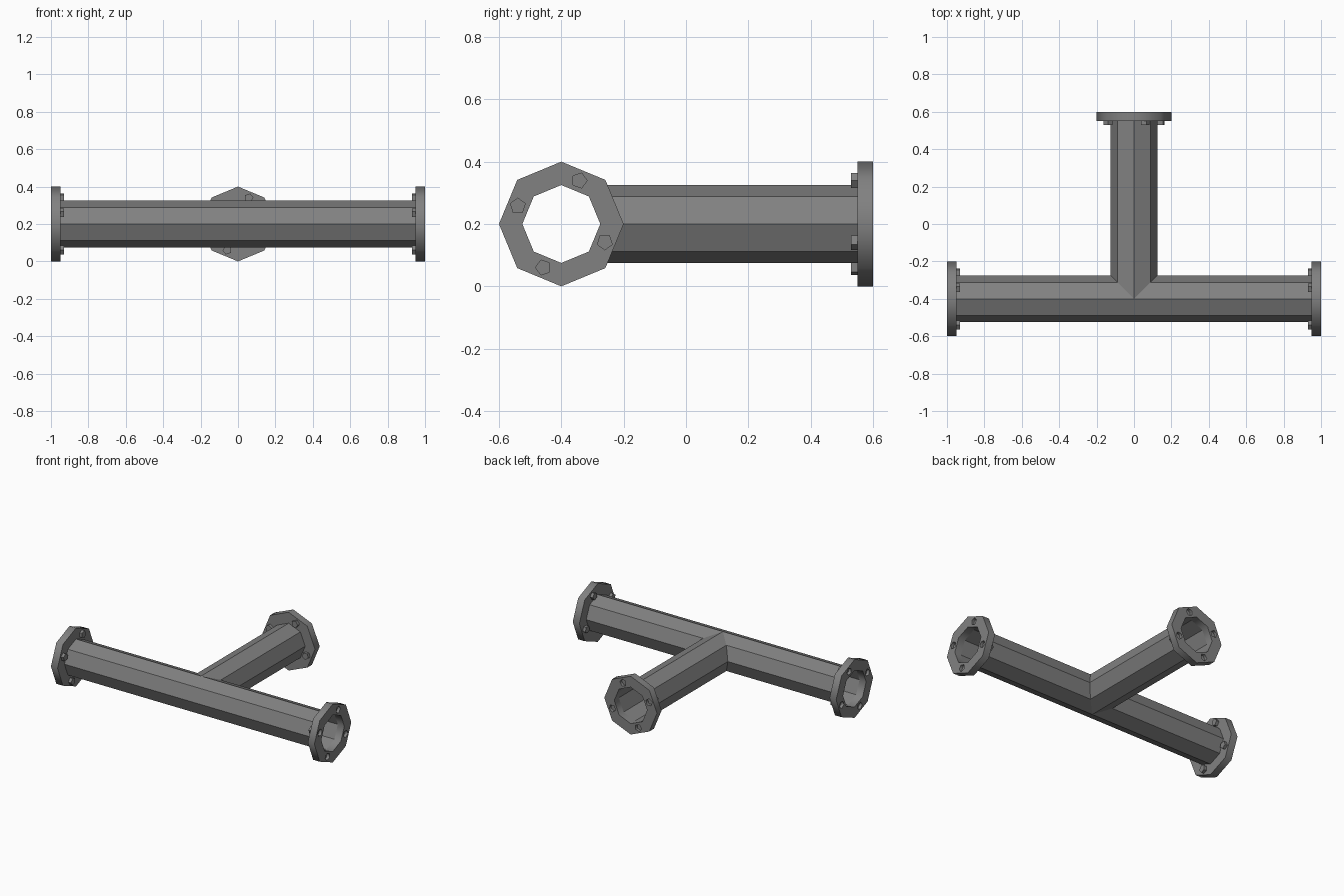
import bpy, bmesh
from math import sin, cos, radians
from mathutils import Matrix

cube = bpy.data.objects.get("Cube")
if cube:
    bpy.data.objects.remove(cube, do_unlink=True)

PIPE_R, FLANGE_R, BOLT_R, BOLT_RING = 0.125, 0.2, 0.025, 0.151
LENGTH, THICK = 1.0, 0.05

steel = bpy.data.materials.new("grey_steel")
steel.use_nodes = True
colour = (0.22, 0.22, 0.22, 1)
steel.diffuse_color = colour
steel.node_tree.nodes["Principled BSDF"].inputs["Base Color"].default_value = colour

# Each arm is modelled along +x, then placed by mirroring or swapping axes
place = Matrix.Translation((0, -0.4, 0.2))
mirror = Matrix.Diagonal((-1, 1, 1, 1))
swap = Matrix(((0, 1, 0, 0), (1, 0, 0, 0), (0, 0, 1, 0), (0, 0, 0, 1)))
arms = {"left": place, "right": place @ mirror, "back": place @ swap}
# Turns a flat profile (x, y) into a cross-section standing across the arm
across = Matrix(((0, 0, 1, 0), (1, 0, 0, 0), (0, 1, 0, 0), (0, 0, 0, 1)))


def ring(radius, count, start=0, centre=(0, 0)):
    angles = [radians(start + 360 * i / count) for i in range(count)]
    return [(centre[0] + radius * cos(a), centre[1] + radius * sin(a)) for a in angles]


def finish(name, bm):
    bmesh.ops.remove_doubles(bm, verts=bm.verts, dist=0.0001)
    bmesh.ops.dissolve_limit(bm, angle_limit=0.01, verts=bm.verts, edges=bm.edges)
    bmesh.ops.recalc_face_normals(bm, faces=bm.faces)
    mesh = bpy.data.meshes.new(name)
    bm.to_mesh(mesh)
    bm.free()
    mesh.materials.clear()
    mesh.materials.append(steel)
    bpy.context.collection.objects.link(bpy.data.objects.new(name, mesh))


# Thin-walled tee pipe with mitred junction
bm = bmesh.new()
for side, matrix in arms.items():
    section = ring(PIPE_R, 8)
    inner, outer = [], []
    for u, z in section:
        start = abs(u) if side == "back" else max(0, u)
        inner.append(bm.verts.new(matrix @ Matrix.Translation((start, u, z)).translation))
        outer.append(bm.verts.new(matrix @ Matrix.Translation((LENGTH - THICK, u, z)).translation))
    for i in range(8):
        j = (i + 1) % 8
        bm.faces.new((inner[i], inner[j], outer[j], outer[i]))
finish("tee_pipe", bm)

# Flange plate profile: octagon with a bore and four bolt holes
bolt_angles = [67.5 + 90 * i for i in range(4)]
bolt_centres = [ring(BOLT_RING, 1, a)[0] for a in bolt_angles]
loops = [ring(FLANGE_R, 8), ring(PIPE_R, 8)]
loops += [ring(BOLT_R, 5, a - 67.5, c) for a, c in zip(bolt_angles, bolt_centres)]
curve = bpy.data.curves.new("flange_profile", "CURVE")
curve.dimensions = "2D"
curve.fill_mode = "BOTH"
curve.extrude = THICK / 2
for loop in loops:
    spline = curve.splines.new("POLY")
    spline.points.add(len(loop) - 1)
    spline.use_cyclic_u = True
    for point, (x, y) in zip(spline.points, loop):
        point.co = (x, y, 0, 1)
helper = bpy.data.objects.new("flange_profile", curve)
bpy.context.collection.objects.link(helper)
graph = bpy.context.evaluated_depsgraph_get()
plate = bpy.data.meshes.new_from_object(helper.evaluated_get(graph))
bpy.data.objects.remove(helper, do_unlink=True)

for side, matrix in arms.items():
    # Flange plate
    bm = bmesh.new()
    bm.from_mesh(plate)
    shift = Matrix.Translation((LENGTH - THICK / 2, 0, 0))
    bm.transform(matrix @ shift @ across)
    bmesh.ops.remove_doubles(bm, verts=bm.verts, dist=0.0001)
    bmesh.ops.recalc_face_normals(bm, faces=bm.faces)
    finish(side + "_flange", bm)

    # Five-sided bolts, proud on the inner face and sunk in the outer face
    bm = bmesh.new()
    for angle, centre in zip(bolt_angles, bolt_centres):
        section = ring(BOLT_R, 5, angle - 67.5, centre)
        ends = [[bm.verts.new((x, u, z)) for u, z in section] for x in (0.93, 0.98)]
        for end in ends:
            bm.faces.new(end)
        for i in range(5):
            j = (i + 1) % 5
            bm.faces.new((ends[0][i], ends[0][j], ends[1][j], ends[1][i]))
    bm.transform(matrix)
    finish(side + "_bolts", bm)

bpy.data.meshes.remove(plate)
